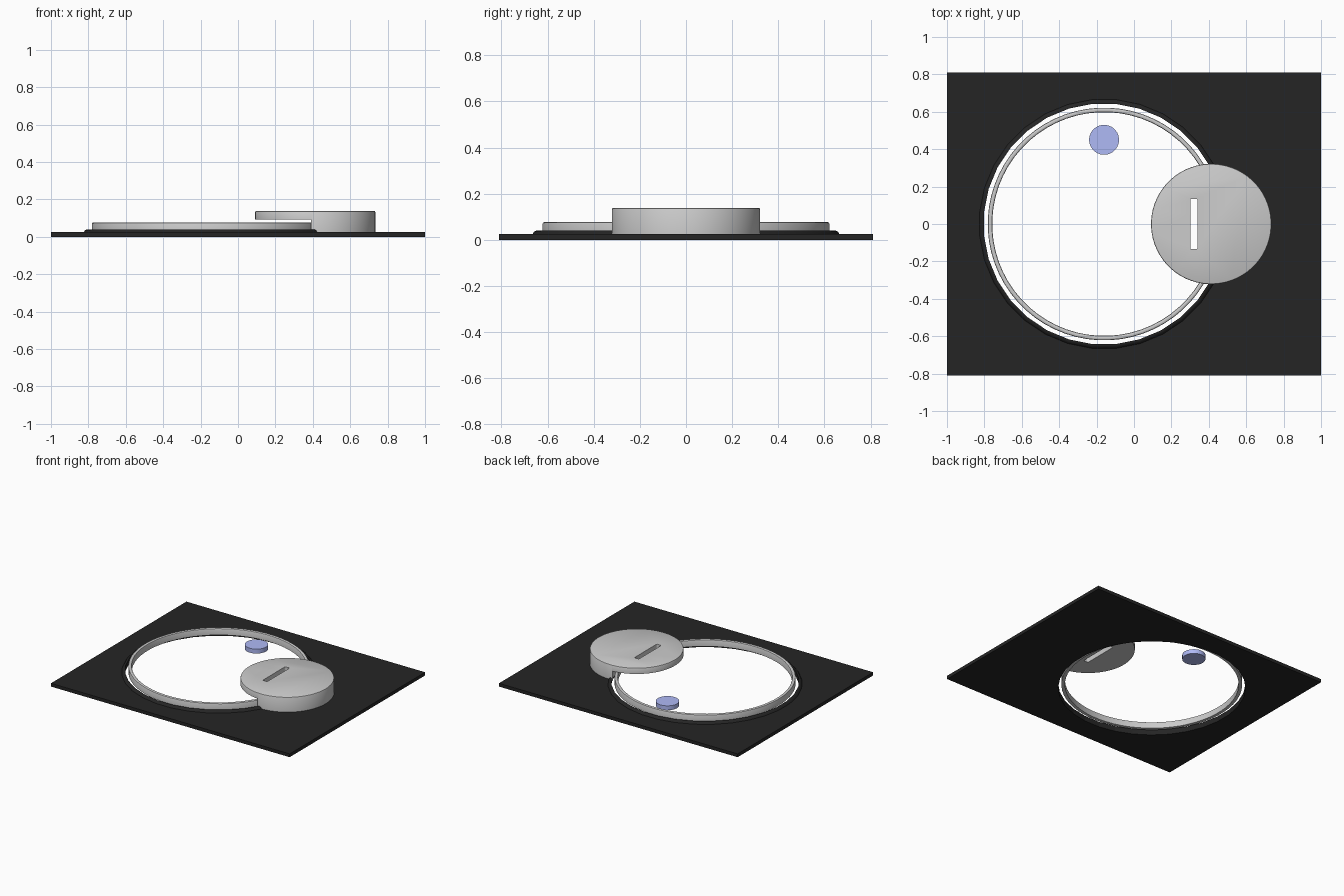
import bpy, bmesh
from math import cos, sin, pi, radians

if "Cube" in bpy.data.objects:
    bpy.data.objects.remove(bpy.data.objects["Cube"])

HOLE = (-0.16, 0.0)          # centre of the opening
CAP = (0.413, 0.0)           # centre of the round cover


def finish(obj, color=None, smooth=True):
    bpy.ops.object.select_all(action='DESELECT')
    obj.select_set(True)
    bpy.context.view_layer.objects.active = obj
    if smooth:
        bpy.ops.object.shade_smooth_by_angle(angle=radians(35))
    if color:
        mat = bpy.data.materials.new(obj.name + "_colour")
        mat.diffuse_color = (*color, 1)
        mat.use_nodes = True
        mat.node_tree.nodes["Principled BSDF"].inputs["Base Color"].default_value = mat.diffuse_color
        obj.data.materials.append(mat)
    return obj


def from_bmesh(name, bm):
    bmesh.ops.recalc_face_normals(bm, faces=bm.faces)
    mesh = bpy.data.meshes.new(name)
    bm.to_mesh(mesh)
    bm.free()
    obj = bpy.data.objects.new(name, mesh)
    bpy.context.collection.objects.link(obj)
    return obj


def lathe(name, centre, profile, n, closed=False, caps=False):
    """Turn a (radius, z) profile about a vertical axis."""
    bm = bmesh.new()
    rings = []
    for r, z in profile:
        angles = [2 * pi * (i + 0.5) / n for i in range(n)]
        rings.append([bm.verts.new((centre[0] + r * cos(a), centre[1] + r * sin(a), z))
                      for a in angles])
    pairs = list(zip(rings, rings[1:])) + ([(rings[-1], rings[0])] if closed else [])
    for a, b in pairs:
        for i in range(n):
            j = (i + 1) % n
            bm.faces.new((a[i], a[j], b[j], b[i]))
    if caps:
        bm.faces.new(rings[0])
        bm.faces.new(rings[-1])
    return from_bmesh(name, bm)


def box(name, centre, size, bevel=0):
    bm = bmesh.new()
    bmesh.ops.create_cube(bm, size=1)
    for v in bm.verts:
        v.co = [c + s * k for c, s, k in zip(centre, size, v.co)]
    if bevel:   # round the vertical edges
        edges = [e for e in bm.edges if abs(e.verts[0].co.z - e.verts[1].co.z) > 1e-4]
        bmesh.ops.bevel(bm, geom=edges, offset=bevel, segments=3, profile=0.5, affect='EDGES')
    return from_bmesh(name, bm)


def cut(obj, cutter):
    mod = obj.modifiers.new("cut", 'BOOLEAN')
    mod.operation, mod.object, mod.solver = 'DIFFERENCE', cutter, 'EXACT'
    bpy.context.view_layer.objects.active = obj
    bpy.ops.object.modifier_apply(modifier=mod.name)
    bpy.data.objects.remove(cutter, do_unlink=True)


# dark base plate with a 32-sided opening
black = (0.018, 0.018, 0.018)
plate = box("base_plate", (0, 0, 0.0125), (2, 1.62, 0.025))
cut(plate, lathe("hole_cutter", HOLE, [(0.645, -0.1), (0.645, 0.1)], 32, caps=True))
finish(plate, black, smooth=False)

# raised lip around the opening
finish(lathe("opening_lip", HOLE, [(0.645, 0.025), (0.645, 0.04), (0.652, 0.04),
                                   (0.661, 0.036), (0.668, 0.025)], 32), black)

# thin metal ring inside the lip, with rounded edges
finish(lathe("inner_ring", HOLE, [(0.598, 0.027), (0.622, 0.027), (0.622, 0.069),
                                  (0.620, 0.074), (0.615, 0.077), (0.605, 0.077),
                                  (0.600, 0.074), (0.598, 0.069)], 64, closed=True))

# round cover, undercut where it overhangs the opening, with a slot
cover = lathe("round_cover", CAP, [(0.322, 0.02), (0.322, 0.132), (0.320, 0.136),
                                   (0.316, 0.138)], 64, caps=True)
cut(cover, lathe("undercut_cutter", HOLE, [(0.637, -0.1), (0.637, 0.093)], 64, caps=True))
cut(cover, box("slot_cutter", (0.32, 0, 0.1), (0.038, 0.27, 0.2), bevel=0.008))
finish(cover)

# small blue disc
finish(lathe("blue_disc", (-0.16, 0.45), [(0.08, 0.031), (0.08, 0.064)], 32, caps=True),
       (0.43, 0.49, 0.92))
